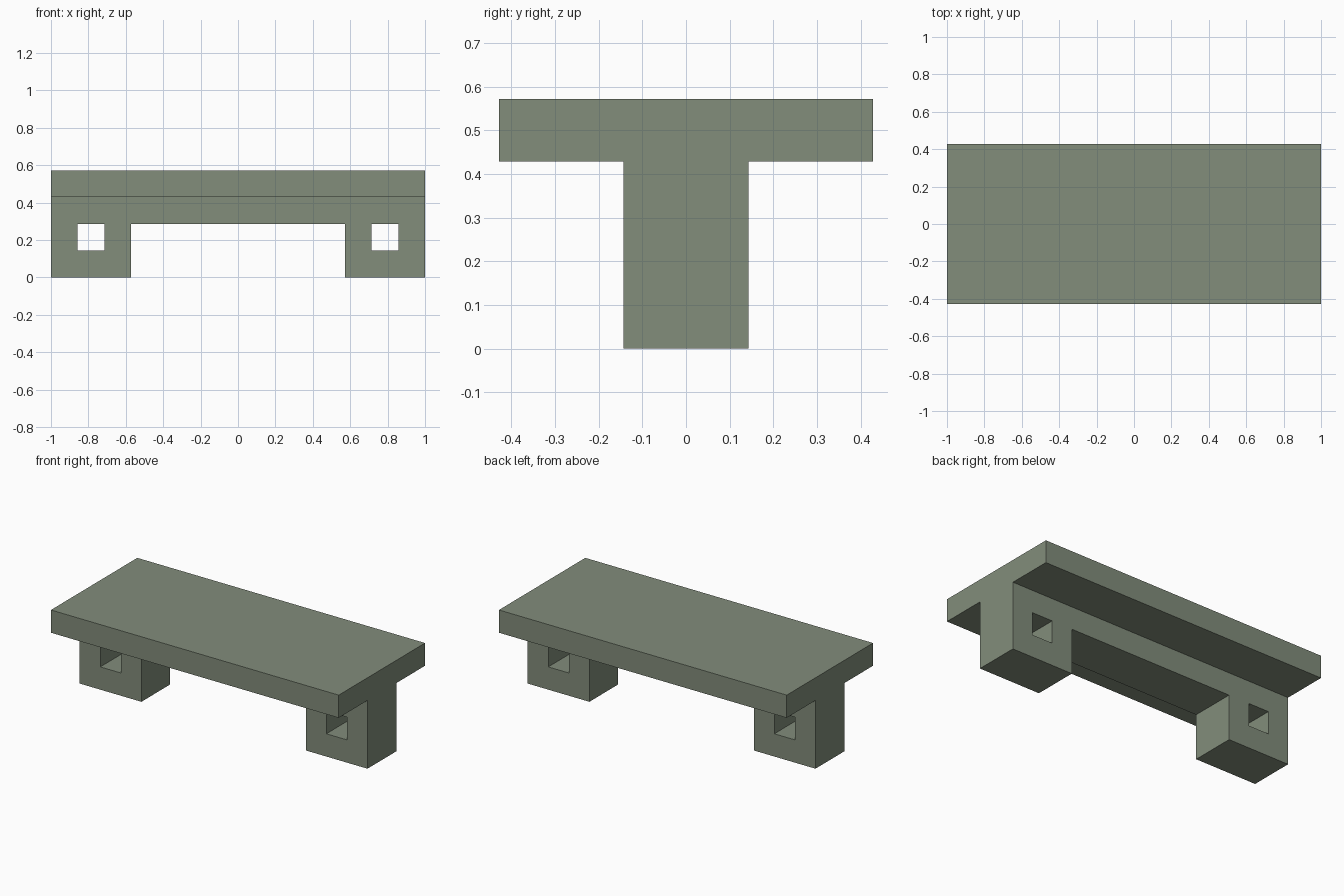
import bpy
import bmesh
from math import pi
from mathutils import Matrix

cube = bpy.data.objects.get("Cube")
if cube:
    bpy.data.objects.remove(cube, do_unlink=True)

U = 1 / 7  # grid unit: the bench is 14 units long

# Single muted green colour
green = bpy.data.materials.new("sage green")
green.use_nodes = True
colour = (0.223, 0.266, 0.198, 1)
green.diffuse_color = colour
green.node_tree.nodes["Principled BSDF"].inputs["Base Color"].default_value = colour


def add_object(name, mesh):
    mesh.materials.clear()
    mesh.materials.append(green)
    obj = bpy.data.objects.new(name, mesh)
    bpy.context.collection.objects.link(obj)
    return obj


def box(name, size, centre):
    bm = bmesh.new()
    bmesh.ops.create_cube(bm, size=1)
    bmesh.ops.scale(bm, vec=size, verts=bm.verts)
    bmesh.ops.translate(bm, vec=centre, verts=bm.verts)
    mesh = bpy.data.meshes.new(name)
    bm.to_mesh(mesh)
    bm.free()
    return add_object(name, mesh)


def extruded_outline(name, outlines, half_depth):
    """Fill x-z outlines (inner ones become holes) and extrude them along y."""
    curve = bpy.data.curves.new(name + " outline", "CURVE")
    curve.dimensions = "2D"
    curve.fill_mode = "BOTH"
    curve.extrude = half_depth
    for points in outlines:
        spline = curve.splines.new("POLY")
        spline.points.add(len(points) - 1)
        for p, (x, z) in zip(spline.points, points):
            p.co = (x * U, z * U, 0, 1)
        spline.use_cyclic_u = True
    helper = bpy.data.objects.new(name + " helper", curve)
    bpy.context.collection.objects.link(helper)
    deps = bpy.context.evaluated_depsgraph_get()
    mesh = bpy.data.meshes.new_from_object(helper.evaluated_get(deps))
    bpy.data.objects.remove(helper, do_unlink=True)
    bm = bmesh.new()
    bm.from_mesh(mesh)
    bmesh.ops.remove_doubles(bm, verts=bm.verts, dist=1e-4)
    bmesh.ops.rotate(bm, verts=bm.verts, matrix=Matrix.Rotation(pi / 2, 3, "X"))
    bmesh.ops.dissolve_limit(bm, angle_limit=0.01, verts=bm.verts, edges=bm.edges)
    bmesh.ops.recalc_face_normals(bm, faces=bm.faces)
    for f in bm.faces:
        f.smooth = False
        f.material_index = 0
    bm.to_mesh(mesh)
    bm.free()
    return add_object(name, mesh)


# Seat slab
box("seat", (14 * U, 6 * U, U), (0, 0, 3.5 * U))

# Beam with a leg at each end, each leg pierced by a square hole
frame = [(-7, 0), (-4, 0), (-4, 2), (4, 2), (4, 0), (7, 0), (7, 3), (-7, 3)]
holes = [[(s * 5, 1), (s * 6, 1), (s * 6, 2), (s * 5, 2)] for s in (-1, 1)]
extruded_outline("support_frame", [frame] + holes, U)
